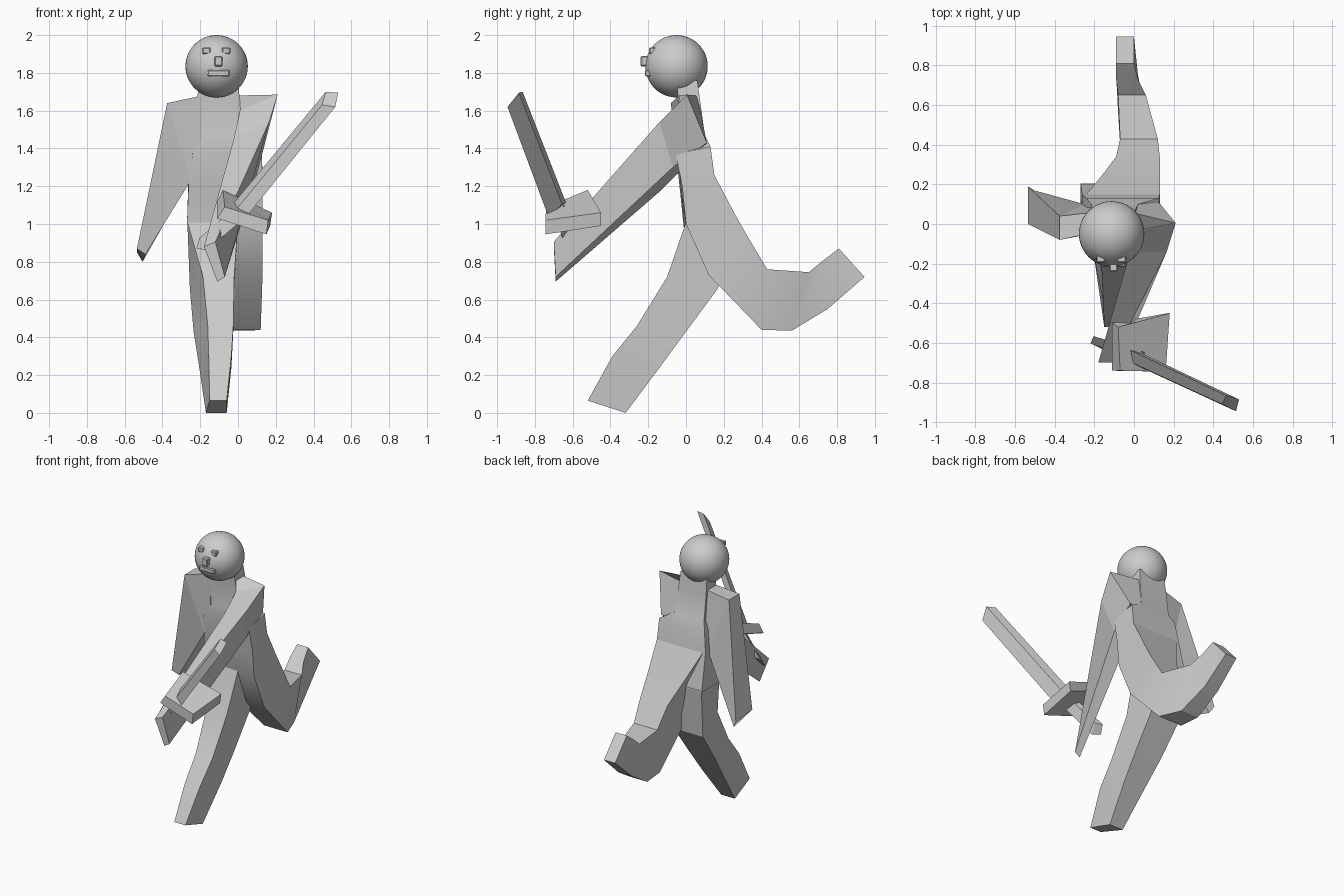
import bpy, bmesh, math
from mathutils import Vector


def loft(name, rings, smooth=True):
    """Skin a chain of four-cornered rings and cap both ends."""
    bm = bmesh.new()
    loops = [[bm.verts.new(p) for p in ring] for ring in rings]
    for a, b in zip(loops, loops[1:]):
        for i in range(4):
            j = (i + 1) % 4
            bm.faces.new((a[i], a[j], b[j], b[i]))
    bm.faces.new(loops[0])
    bm.faces.new(loops[-1])
    bmesh.ops.recalc_face_normals(bm, faces=bm.faces)
    me = bpy.data.meshes.new(name)
    bm.to_mesh(me)
    bm.free()
    ob = bpy.data.objects.new(name, me)
    bpy.context.collection.objects.link(ob)
    bpy.ops.object.select_all(action='DESELECT')
    ob.select_set(True)
    bpy.context.view_layer.objects.active = ob
    if smooth:
        bpy.ops.object.shade_smooth_by_angle(angle=math.radians(30))
    return ob


def limb(name, sections):
    """Sections: front (y, z), back (y, z), x min, x max, inset of the front left edge."""
    return loft(name, [[(x0 + (inset[0] if inset else 0), *f), (x1, *f), (x1, *b), (x0, *b)]
                       for f, b, x0, x1, *inset in sections])


def box(name, loc, size, bevel=0.006):
    bpy.ops.mesh.primitive_cube_add(size=1, location=loc)
    ob = bpy.context.object
    ob.name = name
    ob.scale = size
    bpy.ops.object.transform_apply(location=False, rotation=False, scale=True)
    m = ob.modifiers.new("bevel", 'BEVEL')
    m.width = bevel
    m.segments = 1
    return ob


# head and face
bpy.ops.mesh.primitive_uv_sphere_add(segments=48, ring_count=24, radius=0.165,
                                     location=(-0.113, -0.05, 1.835))
bpy.context.object.name = "head"
bpy.ops.object.shade_smooth()
for side, x in (("right", -0.167), ("left", -0.063)):
    box(side + "_eye", (x, -0.17, 1.918), (0.045, 0.05, 0.035))
box("nose", (-0.103, -0.215, 1.862), (0.042, 0.05, 0.055))
box("mouth", (-0.103, -0.197, 1.798), (0.12, 0.04, 0.035))

# torso with narrow neck
limb("torso", [
    ((-0.05, 1.76), (0.06, 1.76), -0.21, 0.0),
    ((-0.04, 1.65), (0.075, 1.65), -0.215, 0.01),
    ((-0.04, 1.47), (0.10, 1.47), -0.215, 0.02),
    ((-0.055, 1.37), (0.13, 1.41), -0.24, 0.125),
    ((-0.02, 1.20), (0.15, 1.26), -0.262, 0.13),
    ((0.0, 1.0), (0.205, 1.0), -0.27, 0.125),
])

# trailing leg, knee bent and foot kicked up
limb("back_leg", [
    ((-0.02, 1.20), (0.15, 1.26), -0.24, 0.13),
    ((0.0, 1.0), (0.26, 1.05), -0.15, 0.13),
    ((0.12, 0.73), (0.34, 0.91), -0.09, 0.13),
    ((0.40, 0.44), (0.43, 0.76), -0.07, 0.12),
    ((0.56, 0.435), (0.65, 0.745), -0.08, 0.06),
    ((0.75, 0.55), (0.73, 0.81), -0.09, 0.02),
    ((0.945, 0.72), (0.81, 0.87), -0.09, 0.0),
])

# planted leg stepping forward
limb("front_leg", [
    ((0.0, 1.01), (0.205, 1.01), -0.268, 0.0, 0.0),
    ((-0.10, 0.72), (0.17, 0.66), -0.255, -0.02, 0.07),
    ((-0.26, 0.46), (0.0, 0.43), -0.235, -0.025, 0.075),
    ((-0.39, 0.30), (-0.14, 0.24), -0.205, -0.035, 0.05),
    ((-0.52, 0.065), (-0.32, 0.0), -0.17, -0.06, 0.02),
])

# arm hanging at the side
loft("hanging_arm", [
    [(-0.19, -0.04, 1.68), (-0.19, 0.06, 1.68), (-0.19, 0.09, 1.40), (-0.19, -0.045, 1.36)],
    [(-0.375, -0.08, 1.64), (-0.375, 0.04, 1.64), (-0.25, 0.10, 1.25), (-0.25, -0.03, 1.23)],
    [(-0.535, 0.0, 0.87), (-0.535, 0.19, 0.85), (-0.505, 0.17, 0.80), (-0.49, 0.02, 0.84)],
], smooth=False)

# arm reaching forward to the sword
loft("sword_arm", [
    [(-0.02, -0.04, 1.68), (-0.02, 0.06, 1.68), (-0.02, 0.11, 1.40), (-0.02, -0.04, 1.36)],
    [(0.01, -0.04, 1.60), (0.21, 0.005, 1.685), (0.125, 0.11, 1.43), (0.01, -0.04, 1.27)],
    [(-0.02, -0.14, 1.46), (0.165, -0.14, 1.54), (0.11, -0.07, 1.30), (0.0, -0.13, 1.18)],
    [(-0.18, -0.70, 0.88), (-0.12, -0.70, 0.905), (-0.07, -0.69, 0.72), (-0.11, -0.69, 0.695)],
], smooth=False)

# sword: blade, handle and guard
tip = [Vector(p) for p in ((0.465, -0.865, 1.70), (0.53, -0.885, 1.695),
                           (0.515, -0.945, 1.62), (0.445, -0.91, 1.63))]
centre = sum(tip, Vector()) / 4


def sword_ring(c, s):
    return [Vector(c) + (p - centre) * s for p in tip]


loft("blade", [tip, sword_ring((0.005, -0.675, 1.07), 1.1)], smooth=False)
loft("handle", [sword_ring((0.02, -0.66, 1.07), 0.8),
                sword_ring((-0.185, -0.595, 0.895), 0.8)], smooth=False)
loft("guard", [
    [(-0.08, -0.52, 1.18), (0.18, -0.45, 1.06), (0.16, -0.745, 1.02), (-0.07, -0.74, 1.09)],
    [(-0.11, -0.50, 1.12), (0.17, -0.45, 0.99), (0.15, -0.745, 0.945), (-0.11, -0.74, 1.03)],
], smooth=False)
